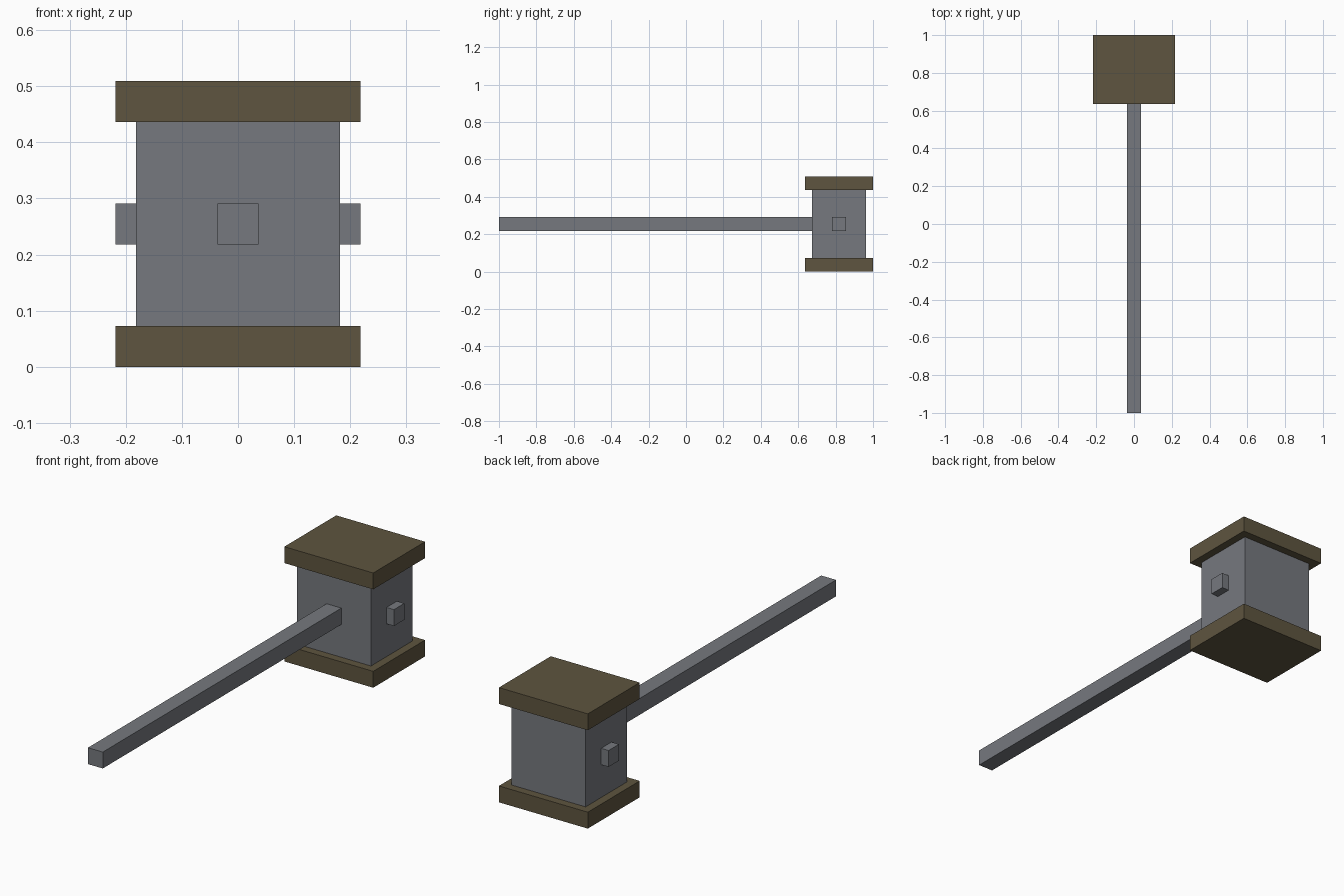
import bpy
from mathutils import Matrix, Vector
import bmesh

cube = bpy.data.objects.get("Cube")
if cube:
    bpy.data.objects.remove(cube, do_unlink=True)

U = 2 / 55  # grid unit: the mallet is 55 units long


def make_material(name, rgb):
    mat = bpy.data.materials.new(name)
    mat.use_nodes = True
    color = (*rgb, 1)
    mat.diffuse_color = color
    mat.node_tree.nodes["Principled BSDF"].inputs["Base Color"].default_value = color
    return mat


def box(name, low, high, mat):
    """Flat-shaded box between two corners given in grid units."""
    low, high = Vector(low) * U, Vector(high) * U
    mesh = bpy.data.meshes.new(name)
    bm = bmesh.new()
    bmesh.ops.create_cube(bm, size=1, matrix=Matrix.Translation((low + high) / 2)
                          @ Matrix.Diagonal((*(high - low), 1)))
    bm.to_mesh(mesh)
    bm.free()
    mesh.materials.append(mat)
    obj = bpy.data.objects.new(name, mesh)
    bpy.context.collection.objects.link(obj)
    return obj


grey = make_material("stone_grey", (0.18, 0.19, 0.21))
brown = make_material("dark_brown", (0.112, 0.09, 0.05))

BACK = 27.5  # rear face of the caps

# Head block with a wider cap at each end
box("head_block", (-5, BACK - 9, 2), (5, BACK - 1, 12), grey)
for name, z in (("bottom_cap", 0), ("top_cap", 12)):
    box(name, (-6, BACK - 10, z), (6, BACK, z + 2), brown)

# Long handle running forward from the head
box("handle", (-1, -BACK, 6), (1, BACK - 9, 8), grey)

# Small square pegs on both sides of the head
for name, x in (("right_peg", -6), ("left_peg", 5)):
    box(name, (x, BACK - 6, 6), (x + 1, BACK - 4, 8), grey)
